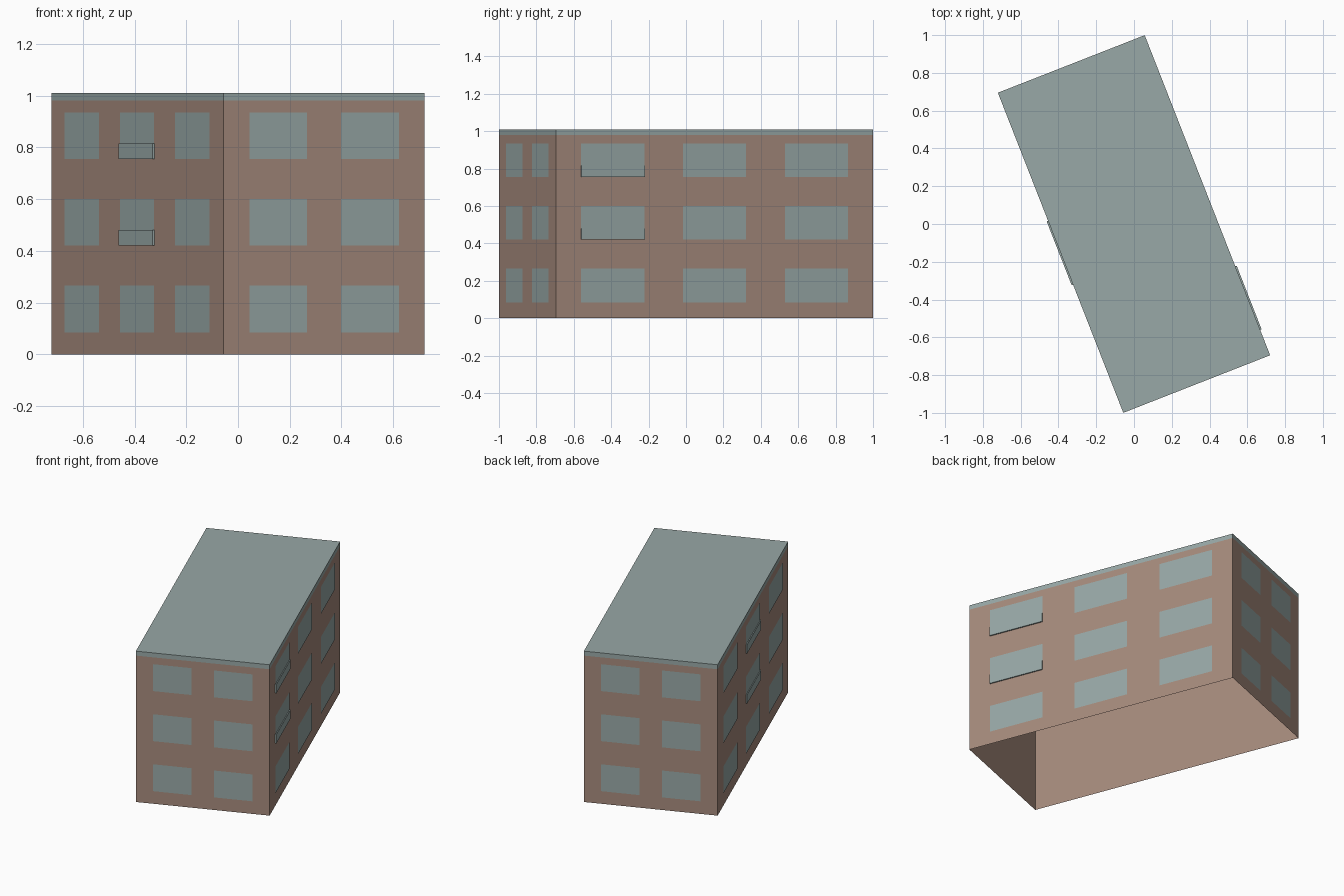
import bpy
import bmesh
from math import radians
from mathutils import Matrix

if "Cube" in bpy.data.objects:
    bpy.data.objects.remove(bpy.data.objects["Cube"], do_unlink=True)

WIDTH, LENGTH, HEIGHT = 0.835, 1.82, 1.01
BAND_Z = 0.98
TURN = Matrix.Rotation(radians(21.4), 4, "Z")
FLOORS = (0.175, 0.51, 0.845)
WINDOW_HEIGHT = 0.18


def material(name, color):
    mat = bpy.data.materials.new(name)
    mat.use_nodes = True
    mat.diffuse_color = (*color, 1)
    mat.node_tree.nodes["Principled BSDF"].inputs["Base Color"].default_value = (*color, 1)
    return mat


brown = material("brown_wall", (0.38, 0.257, 0.202))
grey = material("grey_green", (0.314, 0.392, 0.385))


def finish(name, bm, *mats):
    mesh = bpy.data.meshes.new(name)
    bm.to_mesh(mesh)
    bm.free()
    for mat in mats:
        mesh.materials.append(mat)
    obj = bpy.data.objects.new(name, mesh)
    obj.matrix_world = TURN
    bpy.context.collection.objects.link(obj)


def box(bm, center, size):
    bmesh.ops.create_cube(bm, size=1, matrix=Matrix.Translation(center) @ Matrix.Diagonal((*size, 1)))


# Building shell, open underneath, with the roof and its edge band in grey
bm = bmesh.new()
box(bm, (0, 0, HEIGHT / 2), (WIDTH, LENGTH, HEIGHT))
bmesh.ops.delete(bm, geom=[f for f in bm.faces if f.normal.z < -0.5], context="FACES_ONLY")
bmesh.ops.bisect_plane(bm, geom=bm.verts[:] + bm.edges[:] + bm.faces[:],
                       plane_co=(0, 0, BAND_Z), plane_no=(0, 0, 1))
for face in bm.faces:
    face.material_index = int(face.calc_center_median().z > BAND_Z)
finish("building_shell", bm, brown, grey)


def windows(name, angle, distance, columns, width):
    """Grid of window panes just proud of one wall."""
    bm = bmesh.new()
    spin = Matrix.Rotation(radians(angle), 4, "Z")
    upright = Matrix.Rotation(radians(90), 4, "X")
    for z in FLOORS:
        for x in columns:
            place = spin @ Matrix.Translation((x, -distance - 0.002, z)) @ upright
            bmesh.ops.create_grid(bm, x_segments=1, y_segments=1, size=0.5,
                                  matrix=place @ Matrix.Diagonal((width, WINDOW_HEIGHT, 1, 1)))
    finish(name, bm, grey)


# Windows on the four walls
long_columns, short_columns = (-0.585, 0, 0.585), (-0.19, 0.19)
windows("front_windows", 0, LENGTH / 2, short_columns, 0.24)
windows("back_windows", 180, LENGTH / 2, short_columns, 0.24)
windows("left_windows", 90, WIDTH / 2, long_columns, 0.363)
windows("right_windows", -90, WIDTH / 2, long_columns, 0.363)

# Shallow balcony panels on the upper two floors
for name, side, y in (("left_balconies", 1, -0.585), ("right_balconies", -1, 0)):
    bm = bmesh.new()
    for z in FLOORS[1:]:
        box(bm, (side * (WIDTH / 2 + 0.004), y, z - 0.06), (0.008, 0.363, 0.06))
    finish(name, bm, grey)
